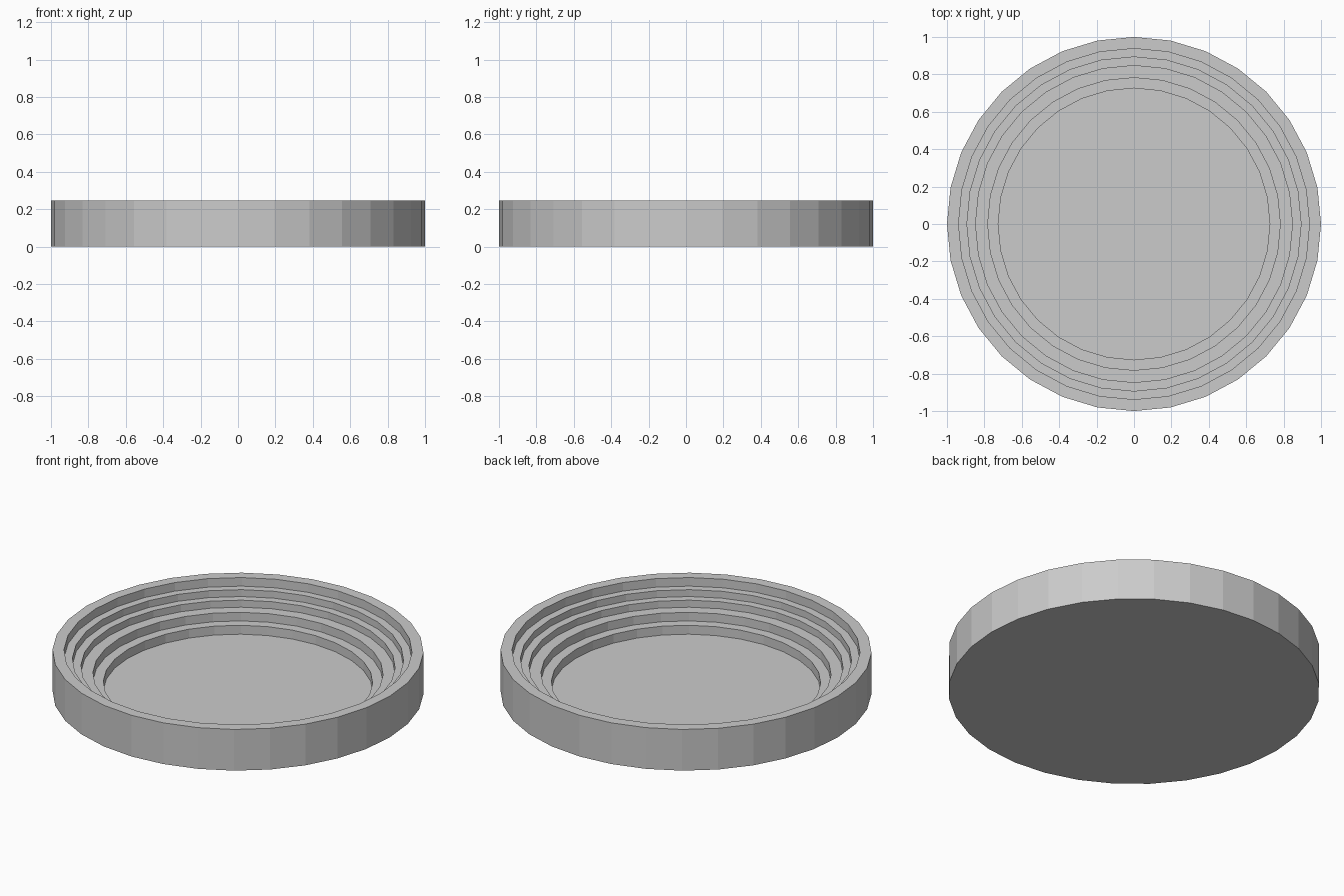
import bpy, bmesh
from math import cos, sin, tau

if "Cube" in bpy.data.objects:
    bpy.data.objects.remove(bpy.data.objects["Cube"])

SIDES = 32
# (radius, height) profile: underside, outer wall, rim, then steps down to the floor
PROFILE = [(1.0, 0.0), (1.0, 0.245),
           (0.938, 0.245), (0.938, 0.194),
           (0.893, 0.194), (0.893, 0.153),
           (0.847, 0.153), (0.847, 0.111),
           (0.782, 0.111), (0.782, 0.06),
           (0.726, 0.06), (0.726, 0.007)]


def lathe(name, profile, sides):
    """Revolve a profile around z and cap both ends with flat polygons."""
    bm = bmesh.new()
    rings = [[bm.verts.new((r * cos(tau * i / sides), r * sin(tau * i / sides), z))
              for i in range(sides)] for r, z in profile]
    for a, b in zip(rings, rings[1:]):
        for i in range(sides):
            j = (i + 1) % sides
            bm.faces.new((a[i], a[j], b[j], b[i]))
    bm.faces.new(rings[0][::-1])
    bm.faces.new(rings[-1])
    bmesh.ops.recalc_face_normals(bm, faces=bm.faces)
    mesh = bpy.data.meshes.new(name)
    bm.to_mesh(mesh)
    bm.free()
    obj = bpy.data.objects.new(name, mesh)
    bpy.context.collection.objects.link(obj)
    return obj


# Round dish with stepped inner wall
lathe("stepped_dish", PROFILE, SIDES)
